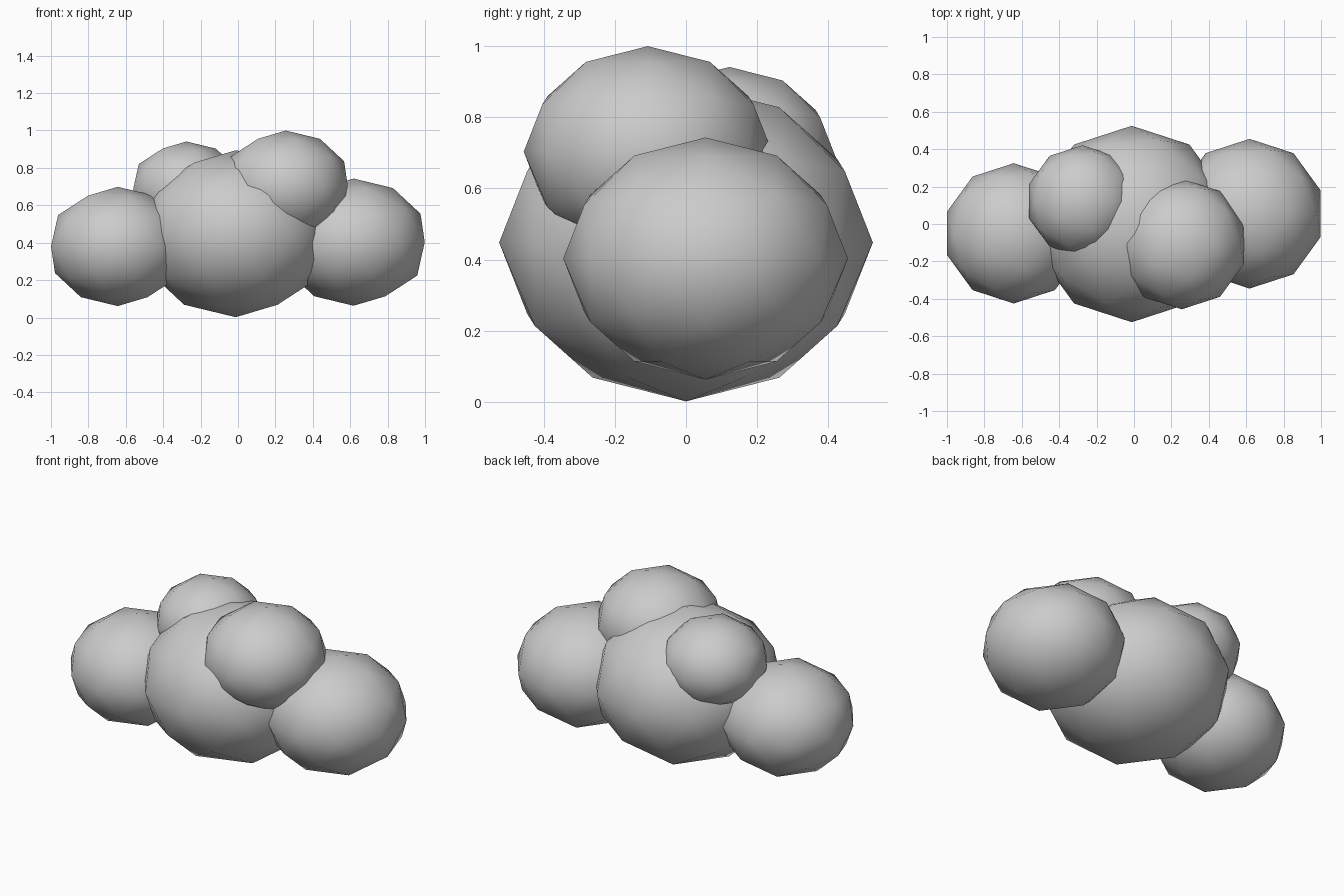
import bpy

if "Cube" in bpy.data.objects:
    bpy.data.objects.remove(bpy.data.objects["Cube"])

FLATTEN = 0.85  # every puff is slightly squashed in height


def puff(name, center, radius):
    """One smooth, low-poly, slightly flattened ball of the cloud."""
    bpy.ops.mesh.primitive_ico_sphere_add(subdivisions=2, radius=radius, location=center)
    ob = bpy.context.object
    ob.name = name
    ob.scale.z = FLATTEN
    bpy.ops.object.transform_apply(location=False, rotation=False, scale=True)
    bpy.ops.object.shade_smooth()
    return ob


# Large middle puff
puff("center_puff", (-0.012, 0.0, 0.448), 0.525)

# Side puffs
puff("left_puff", (-0.643, -0.05, 0.38), 0.375)
puff("right_puff", (0.618, 0.055, 0.403), 0.40)

# Upper puffs, one to the front and one to the back
puff("upper_front_puff", (0.255, -0.107, 0.703), 0.349)
puff("upper_back_puff", (-0.276, 0.122, 0.687), 0.299)
